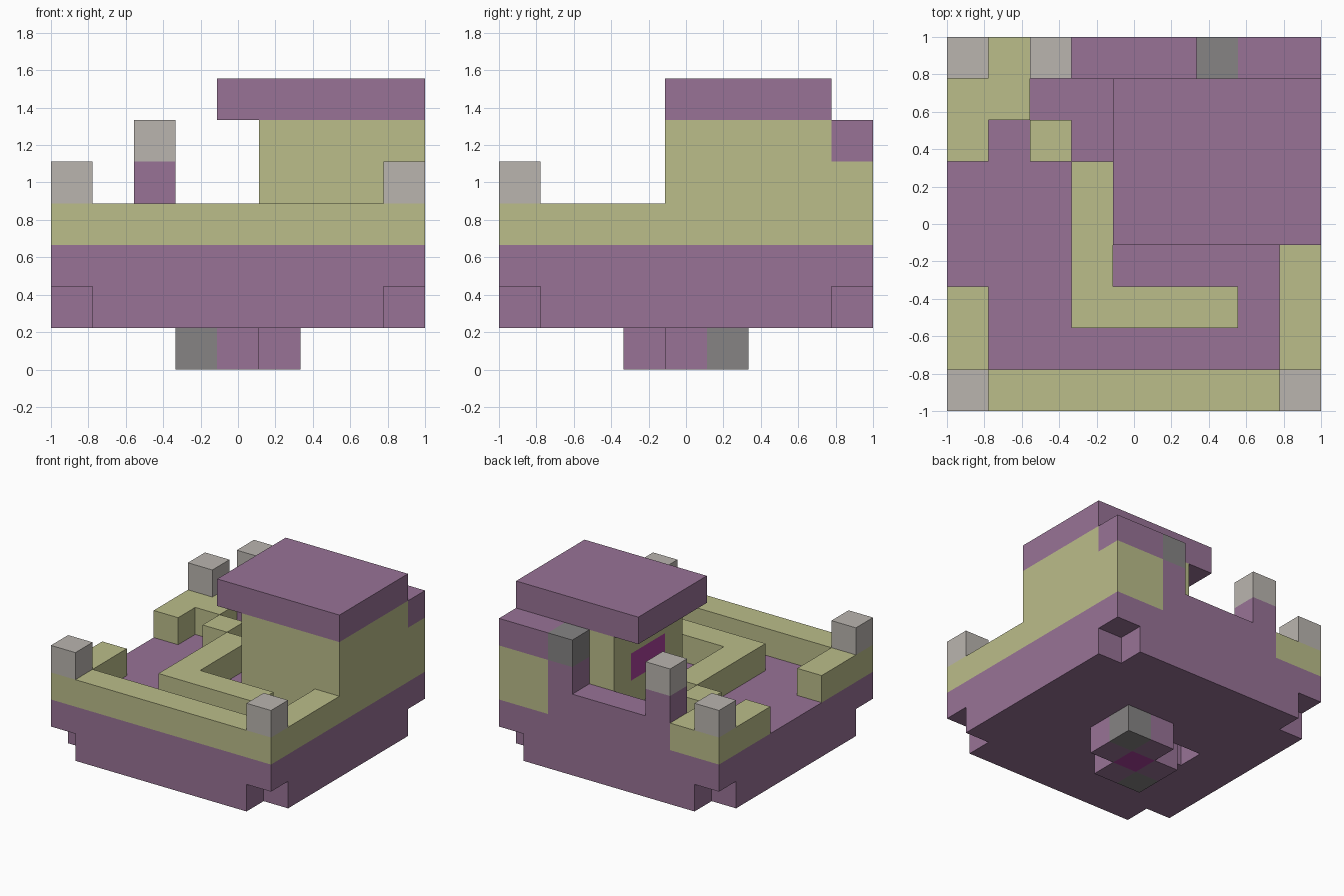
import bpy
import bmesh
from mathutils import Matrix, Vector

cube = bpy.data.objects.get("Cube")
if cube:
    bpy.data.objects.remove(cube, do_unlink=True)

UNIT = 2 / 9  # one block


def make_material(name, rgb):
    mat = bpy.data.materials.new(name)
    mat.use_nodes = True
    mat.diffuse_color = (*rgb, 1)
    mat.node_tree.nodes["Principled BSDF"].inputs["Base Color"].default_value = (*rgb, 1)
    return mat


purple = make_material("dusty purple", (.314, .171, .305))
olive = make_material("pale olive", (.497, .509, .254))
stone = make_material("light stone", (.491, .462, .429))
iron = make_material("iron grey", (.238, .231, .231))
magenta = make_material("deep magenta", (.40, .053, .33))


def part(name, mat, *boxes):
    """One object from boxes given as (low corner, high corner) in blocks."""
    bm = bmesh.new()
    for lo, hi in boxes:
        lo, hi = Vector(lo), Vector(hi)
        shift = Vector((4.5, 4.5, 0))
        centre = ((lo + hi) / 2 - shift) * UNIT
        size = (hi - lo) * UNIT
        bmesh.ops.create_cube(bm, size=1, matrix=Matrix.Translation(centre) @ Matrix.Diagonal((*size, 1)))
    mesh = bpy.data.meshes.new(name)
    bm.to_mesh(mesh)
    bm.free()
    mesh.materials.append(mat)
    obj = bpy.data.objects.new(name, mesh)
    bpy.context.collection.objects.link(obj)
    return obj


def block(x, y, z, height=1):
    return (x, y, z), (x + 1, y + 1, z + height)


# Thruster cluster under the hull
part("thruster_core", magenta, block(4, 4, 0))
part("thruster_sides", purple, block(5, 4, 0), block(4, 5, 0), block(4, 3, 0), block(3, 4, 0))
part("thruster_vents", iron, block(5, 5, 0), block(3, 3, 0))

# Lower hull with notched corners and a small socket underneath
part("lower_hull", purple,
     ((1, 0, 1), (8, 1, 2)), ((0, 1, 1), (9, 4, 2)),
     ((0, 4, 1), (2, 5, 2)), ((3, 4, 1), (9, 5, 2)),
     ((0, 5, 1), (9, 8, 2)), ((1, 8, 1), (8, 9, 2)))
part("deck", purple, ((0, 0, 2), (9, 9, 3)))

# Low walls around the deck
part("front_wall", olive, ((0, 0, 3), (9, 1, 4)))
part("left_wall", olive, ((8, 1, 3), (9, 4, 4)))
part("right_front_wall", olive, ((0, 1, 3), (1, 3, 4)))
part("right_back_wall", olive, ((0, 6, 3), (1, 9, 4)), ((1, 7, 3), (2, 9, 4)))
part("inner_wall", olive, ((3, 2, 3), (7, 3, 4)), ((3, 3, 3), (4, 6, 4)))
part("deck_crate", olive, block(2, 6, 3))

# Corner posts
for name, x, y in (("front_left", 8, 0), ("front_right", 0, 0), ("back_right", 0, 8)):
    part(name + "_post", stone, block(x, y, 4))

# Back sill, with a tall post on each side
part("back_sill", purple, ((3, 8, 3), (6, 9, 4)))
part("gate_posts", purple, block(2, 8, 3, 2), block(6, 8, 3, 2))
part("gate_post_cap", stone, block(2, 8, 5))
part("gate_vent", iron, block(6, 8, 5))

# Cabin, its window and the overhanging roof
part("cabin", olive,
     ((5, 4, 3), (9, 8, 4)), ((6, 4, 4), (9, 8, 5)),
     block(5, 4, 4), block(5, 7, 4), ((5, 4, 5), (9, 8, 6)))
part("cabin_window", magenta, ((5, 5, 4), (6, 7, 5)))
part("cabin_back", olive, ((7, 8, 3), (9, 9, 5)))
part("cabin_back_cap", purple, ((7, 8, 5), (9, 9, 6)))
part("roof", purple, ((4, 4, 6), (9, 8, 7)))
